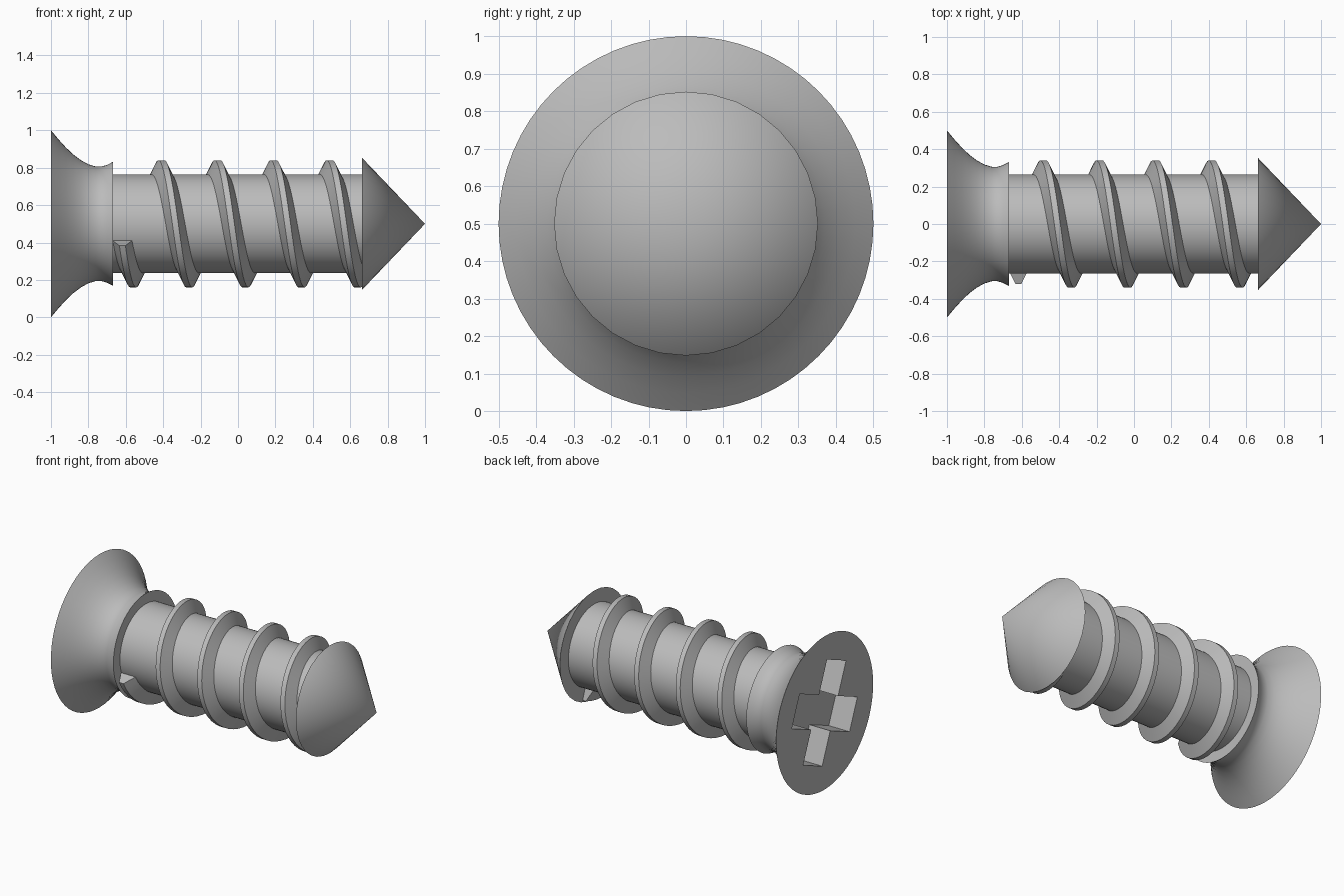
import bpy, bmesh
from math import sin, cos, pi, radians
from mathutils import Vector

if "Cube" in bpy.data.objects:
    bpy.data.objects.remove(bpy.data.objects["Cube"])

AXIS_Z = 0.5
steel = bpy.data.materials.new("grey_steel")
steel.use_nodes = True
GREY = (0.5, 0.5, 0.5, 1)
steel.diffuse_color = GREY
steel.node_tree.nodes["Principled BSDF"].inputs["Base Color"].default_value = GREY


def around(x, r, a):
    """Point at distance r from the screw axis; the angle runs top, front, bottom, back."""
    return Vector((x, -r * sin(a), AXIS_Z + r * cos(a)))


def finish(name, bm):
    bmesh.ops.remove_doubles(bm, verts=bm.verts, dist=1e-5)
    bmesh.ops.recalc_face_normals(bm, faces=bm.faces)
    mesh = bpy.data.meshes.new(name)
    bm.to_mesh(mesh)
    bm.free()
    mesh.materials.append(steel)
    obj = bpy.data.objects.new(name, mesh)
    bpy.context.collection.objects.link(obj)
    return obj


def smooth(obj):
    bpy.ops.object.select_all(action='DESELECT')
    obj.select_set(True)
    bpy.context.view_layer.objects.active = obj
    bpy.ops.object.shade_smooth_by_angle(angle=radians(30))


def lathe(name, profile, segments):
    """Turn an (x, radius) profile around the screw axis."""
    bm = bmesh.new()
    verts = [bm.verts.new(around(x, r, 0)) for x, r in profile]
    edges = [bm.edges.new(pair) for pair in zip(verts, verts[1:])]
    bmesh.ops.spin(bm, geom=verts + edges, cent=(0, 0, AXIS_Z), axis=(1, 0, 0),
                   angle=2 * pi, steps=segments, use_merge=True)
    return finish(name, bm)


# Flared head with a flat face and a curved neck
head = lathe("head", [(-1, 0), (-1, 0.5), (-0.96, 0.452), (-0.92, 0.408), (-0.88, 0.37),
                      (-0.84, 0.34), (-0.8, 0.318), (-0.76, 0.306), (-0.73, 0.306),
                      (-0.7, 0.315), (-0.667, 0.332), (-0.667, 0)], 64)

# Cross recess, turned a little about the axis, cut into the head
LONG, WIDE, DEPTH, TURN = 0.322, 0.106, 0.15, radians(22.5)
bm = bmesh.new()
outline = []
for k in range(4):
    c, s = cos(TURN + k * pi / 2), sin(TURN + k * pi / 2)
    for u, v in ((LONG, -WIDE), (LONG, WIDE), (WIDE, WIDE)):
        outline.append(bm.verts.new((-1.1, u * c - v * s, AXIS_Z + u * s + v * c)))
base = bm.faces.new(outline)
top = bmesh.ops.extrude_face_region(bm, geom=[base])["geom"]
bmesh.ops.translate(bm, vec=(0.1 + DEPTH, 0, 0),
                    verts=[g for g in top if isinstance(g, bmesh.types.BMVert)])
cutter = finish("recess_cutter", bm)
cutter.hide_render = True
cut = head.modifiers.new("cross_recess", 'BOOLEAN')
cut.operation, cut.object, cut.solver = 'DIFFERENCE', cutter, 'EXACT'
bpy.context.view_layer.objects.active = head
bpy.ops.object.modifier_apply(modifier=cut.name)
bpy.data.objects.remove(cutter)

# Straight shank and pointed tip
shank = lathe("shank", [(-0.68, 0), (-0.68, 0.264), (0.68, 0.264), (0.68, 0)], 64)
tip = lathe("tip", [(0.664, 0), (0.664, 0.352), (1, 0)], 32)

# Helical thread with a tapered section, capped at both ends
PITCH, TURNS, STEPS = 0.3, 4.25, 204
START = radians(110)
section = [(-0.056, 0.255), (-0.016, 0.34), (0.016, 0.34), (0.056, 0.255)]
bm = bmesh.new()
rings = []
for i in range(STEPS + 1):
    a = START + 2 * pi * TURNS * i / STEPS
    x = -0.71 + PITCH * a / (2 * pi)
    rings.append([bm.verts.new(around(x + dx, r, a)) for dx, r in section])
for p, q in zip(rings, rings[1:]):
    for k in range(4):
        n = (k + 1) % 4
        bm.faces.new((p[k], p[n], q[n], q[k]))
bm.faces.new(rings[0])
bm.faces.new(rings[-1])
thread = finish("thread", bm)

for part in (head, shank, tip, thread):
    smooth(part)
